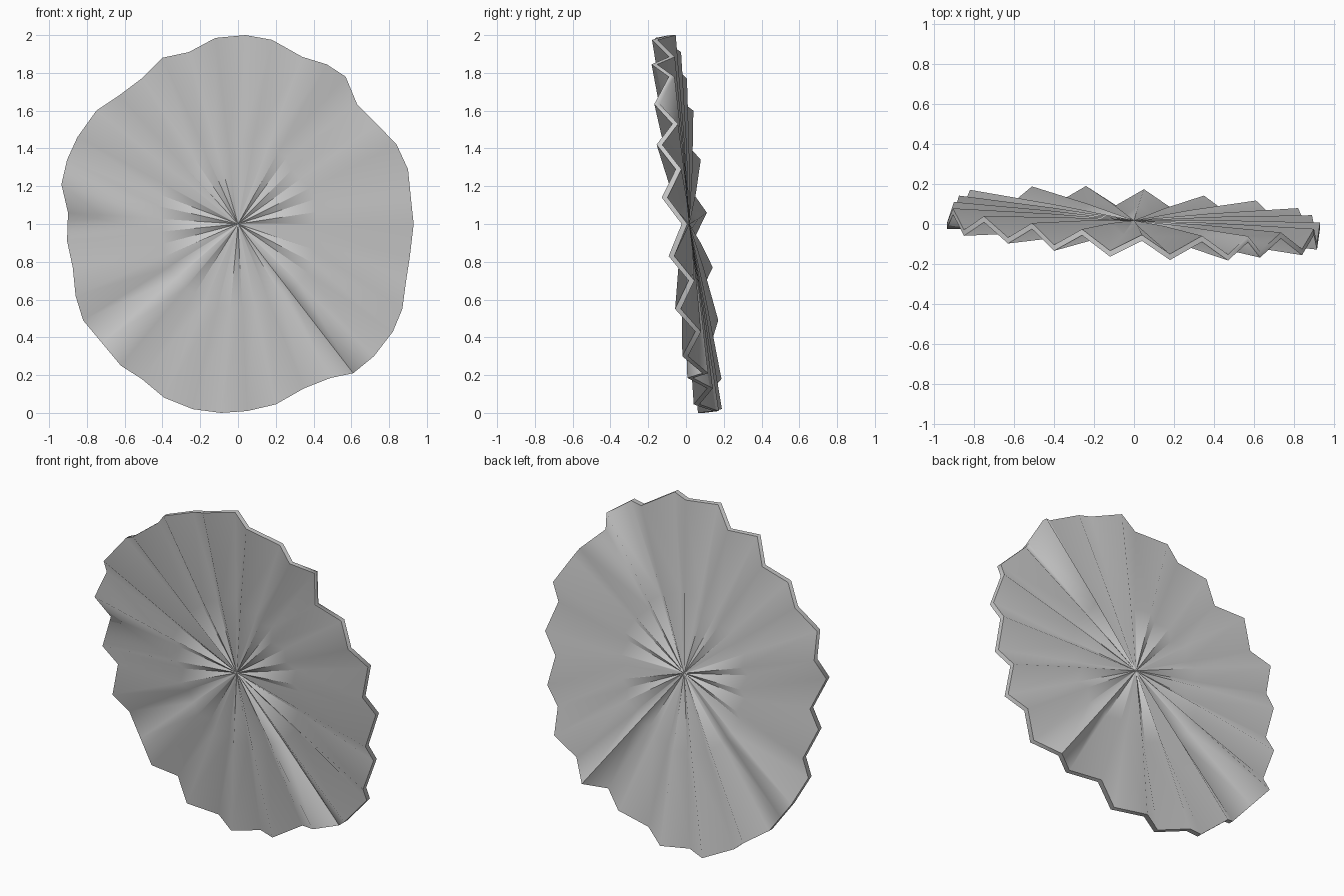
import bpy, bmesh, math

if "Cube" in bpy.data.objects:
    bpy.data.objects.remove(bpy.data.objects["Cube"])

# Rim fold points (x, z) clockwise from the top, alternating back / front folds
RIM = [(.04, 2), (.18, 1.975), (.34, 1.885), (.47, 1.845), (.57, 1.78), (.63, 1.635),
       (.735, 1.53), (.84, 1.42), (.90, 1.29), (.915, 1.14), (.93, 1.0), (.91, .83),
       (.89, .70), (.87, .55), (.82, .43), (.72, .30), (.61, .21), (.49, .185),
       (.35, .13), (.20, .045), (.05, .01), (-.09, 0), (-.24, .02), (-.39, .08),
       (-.51, .18), (-.62, .25), (-.82, .49), (-.86, .62), (-.875, .77), (-.905, .91),
       (-.90, 1.06), (-.935, 1.21), (-.905, 1.34), (-.85, 1.46), (-.75, 1.60),
       (-.63, 1.68), (-.51, 1.77), (-.40, 1.88), (-.26, 1.91), (-.12, 1.985)]
FOLD, THICK = 0.045, 0.03
# Radius fraction and fold depth fraction of each ring
RINGS = [(0.03, 0.04), (0.45, 0.58), (1.0, 1.0)]

folds = [(x, z, FOLD if i % 2 == 0 else -FOLD) for i, (x, z) in enumerate(RIM)]
folds.insert(26, (-.72, .37, 0))      # wide sloping pleat has a straight midpoint

bm = bmesh.new()


def point(x, z, t, off):
    """Point on the tilted disc, pushed back or forward by the fold."""
    px, pz = x * t, (z - 1) * t
    return bm.verts.new((px, -.012 - .06 * px - .115 * pz + off, 1 + pz))


# Pleated front sheet
rings = [[point(x, z, t, f * d) for x, z, f in folds] for t, d in RINGS]
centre = point(0, 1, 0, 0)
n = len(folds)
for i in range(n):
    j = (i + 1) % n
    bm.faces.new((centre, rings[0][j], rings[0][i]))
    for a, b in zip(rings, rings[1:]):
        bm.faces.new((a[i], a[j], b[j], b[i]))

# Give the sheet its thickness
ext = bmesh.ops.extrude_face_region(bm, geom=bm.faces[:], use_keep_orig=True)
moved = [g for g in ext["geom"] if isinstance(g, bmesh.types.BMVert)]
bmesh.ops.translate(bm, verts=moved, vec=(0, THICK, 0))
bmesh.ops.recalc_face_normals(bm, faces=bm.faces[:])

mesh = bpy.data.meshes.new("pleated_disc")
bm.to_mesh(mesh)
bm.free()
disc = bpy.data.objects.new("pleated_disc", mesh)
bpy.context.collection.objects.link(disc)
bpy.context.view_layer.objects.active = disc
disc.select_set(True)
bpy.ops.object.shade_smooth_by_angle(angle=math.radians(75))
